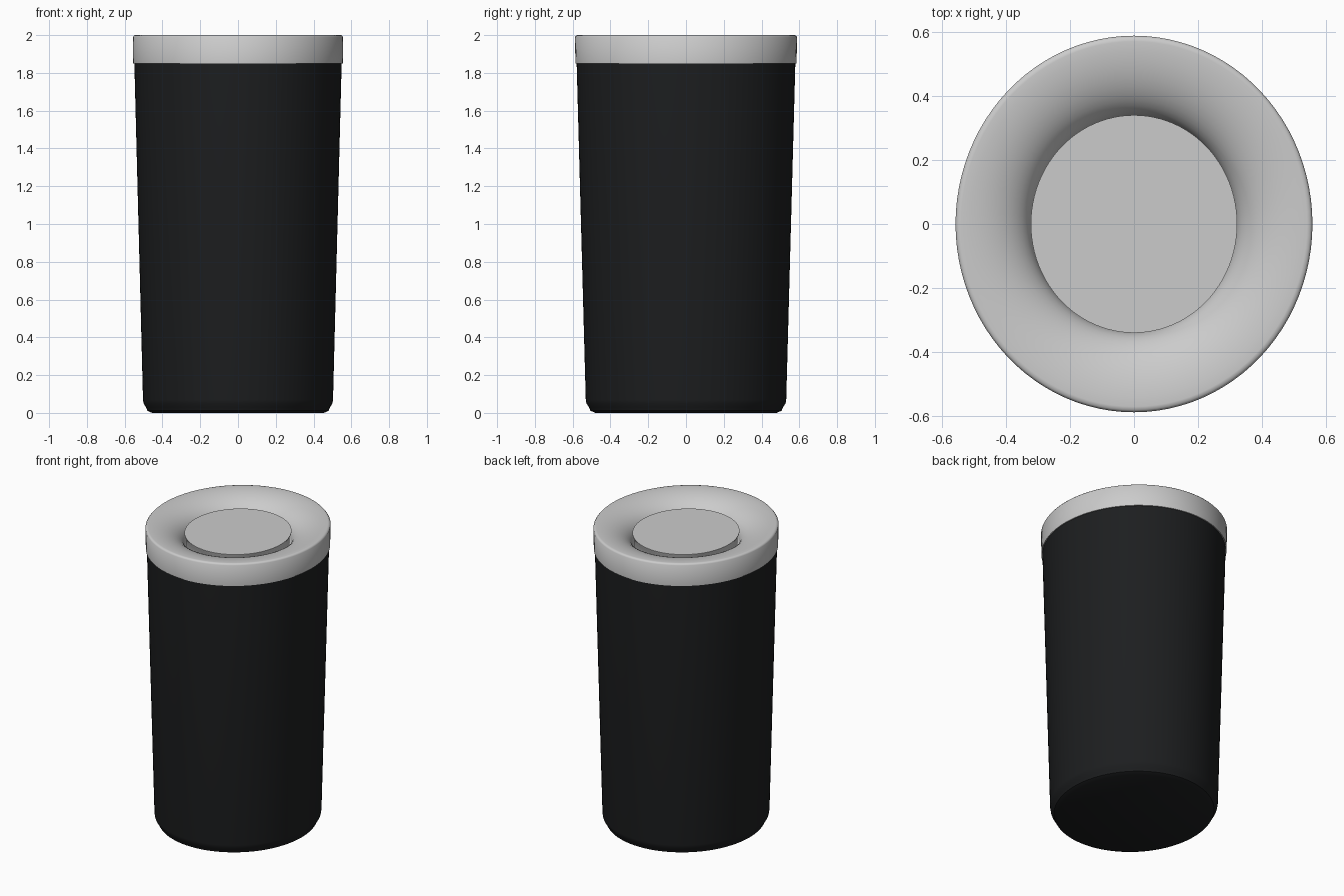
import bpy, bmesh, math
from mathutils import Matrix

if "Cube" in bpy.data.objects:
    bpy.data.objects.remove(bpy.data.objects["Cube"])

Y_STRETCH = 1.055   # oval plan: slightly deeper than wide
SEGMENTS = 96

def lathe(name, profile, color=None, angle=35):
    """Spin an (x radius, z) profile about z and stretch it to an oval."""
    bm = bmesh.new()
    verts = [bm.verts.new((r, 0, z)) for r, z in profile]
    edges = [bm.edges.new(p) for p in zip(verts, verts[1:])]
    bmesh.ops.spin(bm, geom=verts + edges, cent=(0, 0, 0), axis=(0, 0, 1),
                   angle=2 * math.pi, steps=SEGMENTS)
    bmesh.ops.remove_doubles(bm, verts=bm.verts, dist=1e-4)
    bmesh.ops.transform(bm, matrix=Matrix.Diagonal((1, Y_STRETCH, 1, 1)), verts=bm.verts)
    bmesh.ops.recalc_face_normals(bm, faces=bm.faces)
    mesh = bpy.data.meshes.new(name)
    bm.to_mesh(mesh)
    bm.free()
    obj = bpy.data.objects.new(name, mesh)
    bpy.context.collection.objects.link(obj)
    if color:
        mat = bpy.data.materials.new(name + "_color")
        mat.diffuse_color = color
        mat.use_nodes = True
        mat.node_tree.nodes["Principled BSDF"].inputs["Base Color"].default_value = mat.diffuse_color
        mesh.materials.append(mat)
    bpy.ops.object.select_all(action='DESELECT')
    obj.select_set(True)
    bpy.context.view_layer.objects.active = obj
    bpy.ops.object.shade_smooth_by_angle(angle=math.radians(angle))
    return obj

# Tapered bin body with a small stepped foot and a thin wall
lathe("bin_body", [
    (0, 0.0), (0.455, 0.0), (0.48, 0.012), (0.487, 0.03), (0.50, 0.05), (0.503, 0.07),
    (0.549, 1.86), (0.535, 1.86), (0.485, 0.04), (0, 0.04)],
    color=(0.012, 0.013, 0.014, 1))

# Lid ring: straight outer band, top curving down into a funnel
funnel = []
for i in range(13):
    t = math.radians(90 * i / 12)
    funnel.append((0.54 - 0.22 * math.sin(t), 1.86 + 0.14 * math.cos(t)))
lathe("lid_ring", [(0.54, 1.85), (0.555, 1.85), (0.557, 1.99), (0.55, 1.999)]
      + funnel + [(0.31, 1.85), (0.54, 1.85)], angle=50)

# Raised disc flap sitting in the lid opening
lathe("lid_flap", [(0, 1.85), (0.31, 1.85), (0.31, 1.925), (0.322, 1.945),
                   (0.322, 1.95), (0, 1.95)])
